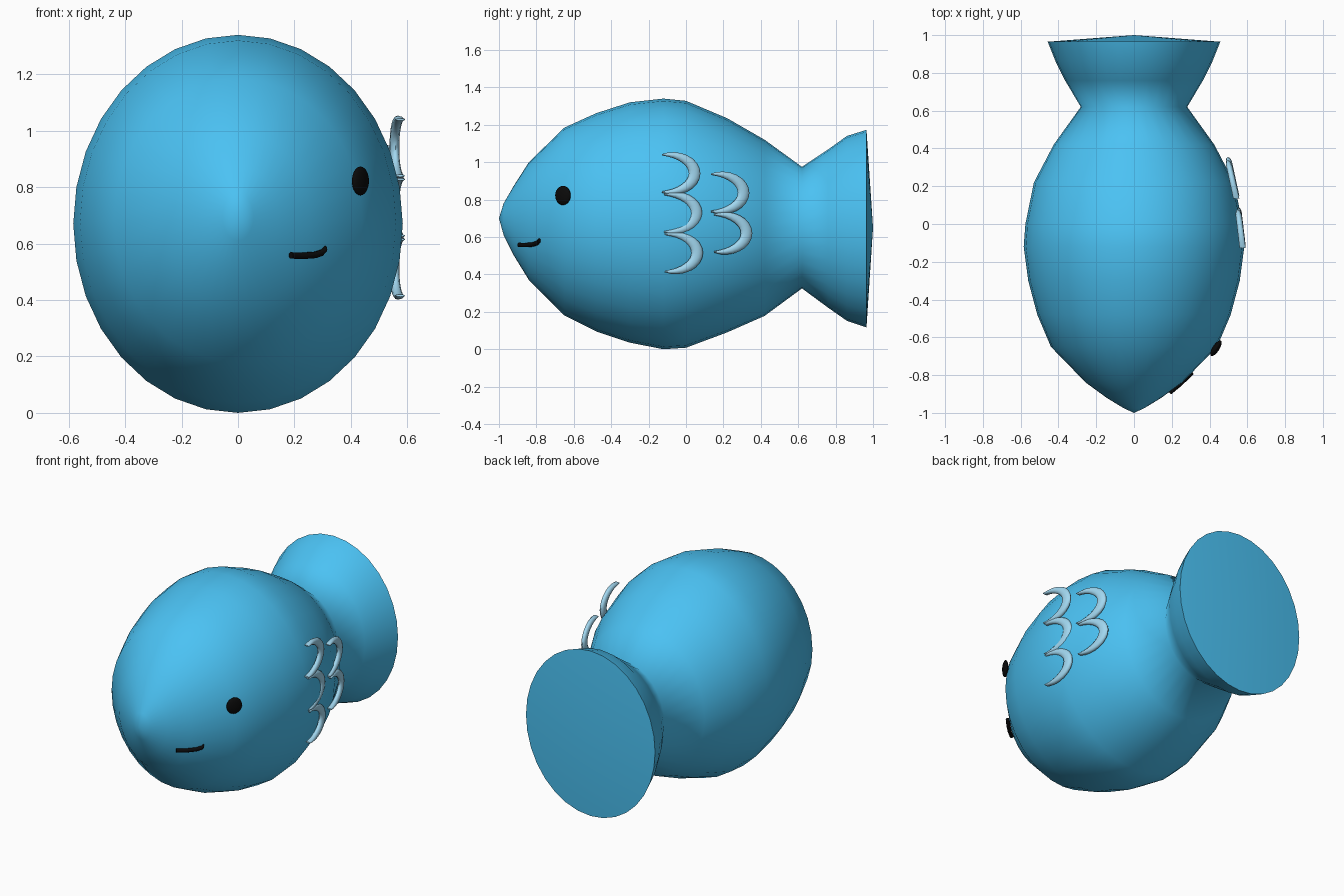
import bpy, bmesh, math
from mathutils import Vector, Matrix

if "Cube" in bpy.data.objects:
    bpy.data.objects.remove(bpy.data.objects["Cube"])


def material(name, rgb):
    m = bpy.data.materials.new(name)
    m.diffuse_color = (*rgb, 1)
    m.use_nodes = True
    m.node_tree.nodes["Principled BSDF"].inputs["Base Color"].default_value = m.diffuse_color
    return m


BLUE = material("body_blue", (0.07, 0.54, 0.90))
PALE = material("scale_pale_blue", (0.36, 0.68, 0.87))
BLACK = material("black", (0.003, 0.003, 0.003))


def finish(bm, name, mat, angle=80):
    bmesh.ops.recalc_face_normals(bm, faces=bm.faces)
    me = bpy.data.meshes.new(name)
    bm.to_mesh(me)
    bm.free()
    ob = bpy.data.objects.new(name, me)
    bpy.context.collection.objects.link(ob)
    me.materials.append(mat)
    bpy.ops.object.select_all(action='DESELECT')
    ob.select_set(True)
    bpy.context.view_layer.objects.active = ob
    bpy.ops.object.shade_smooth_by_angle(angle=math.radians(angle))
    return ob


def loft(rings, start, end):
    """Skin rings of points, closing both ends with a fan to a tip point."""
    bm = bmesh.new()
    vs = [[bm.verts.new(p) for p in r] for r in rings]
    n = len(vs[0])
    for a, b in zip(vs, vs[1:]):
        for i in range(n):
            j = (i + 1) % n
            bm.faces.new((a[i], a[j], b[j], b[i]))
    for ring, tip in ((vs[0], start), (vs[-1], end)):
        t = bm.verts.new(tip)
        for i in range(n):
            bm.faces.new((ring[i], ring[(i + 1) % n], t))
    return bm


# Body and flared tail: y, half width, bottom z, top z
SECTIONS = [
    (-0.975, 0.055, 0.61, 0.78), (-0.92, 0.145, 0.50, 0.875),
    (-0.84, 0.255, 0.37, 1.00), (-0.65, 0.44, 0.18, 1.185),
    (-0.48, 0.512, 0.095, 1.262), (-0.30, 0.56, 0.035, 1.32),
    (-0.12, 0.584, 0.0, 1.34), (0.0, 0.575, 0.008, 1.328),
    (0.22, 0.53, 0.09, 1.235), (0.42, 0.425, 0.178, 1.12),
    (0.62, 0.282, 0.325, 0.975), (0.76, 0.365, 0.222, 1.068),
    (0.86, 0.415, 0.152, 1.14), (0.965, 0.457, 0.117, 1.173),
]
rings = []
for y, hx, lo, hi in SECTIONS:
    ring = []
    for i in range(32):
        a = math.tau * i / 32
        ring.append((hx * math.cos(a), y, (lo + hi) / 2 + (hi - lo) / 2 * math.sin(a)))
    rings.append(ring)
finish(loft(rings, (0, -1.0, 0.70), (0, 1.0, 0.65)), "fish_body", BLUE)


# Crescent scales on the right flank: flat arcs, pointed at both ends
def scale(name, x, y, z):
    rings, n = [], 16
    slant = -0.12
    for k in range(n + 1):
        t = k / n
        a = math.radians(100 - 200 * t)
        w = 0.004 + 0.027 * math.sin(math.pi * t) ** 0.8
        ring = []
        for i in range(10):
            b = math.tau * i / 10
            off = w * math.cos(b)
            py = (0.148 + off) * math.cos(a)
            pz = (0.101 + off) * math.sin(a)
            ring.append((x + slant * py * (1 if y < 0.1 else 1.8) + 0.017 * math.sin(b),
                         y + py, z + pz))
        rings.append(ring)

    def mid(r):
        return sum((Vector(p) for p in r), Vector()) / len(r)
    finish(loft(rings, mid(rings[0]), mid(rings[-1])), name, PALE, 60)


for i, (x, y, z) in enumerate([
        (0.572, -0.102, 0.94), (0.572, -0.092, 0.728), (0.572, -0.088, 0.515),
        (0.536, 0.160, 0.836), (0.536, 0.176, 0.62)]):
    scale(f"scale_{i + 1}", x, y, z)

# Eye: flattened ball lying against the right cheek
bm = bmesh.new()
bmesh.ops.create_uvsphere(bm, u_segments=24, v_segments=14, radius=1)
turn = Matrix.Translation((0.434, -0.658, 0.822)) @ Matrix.Rotation(math.radians(-33), 4, 'Z')
bmesh.ops.transform(bm, matrix=turn @ Matrix.Diagonal((0.018, 0.048, 0.051, 1)), verts=bm.verts)
finish(bm, "eye", BLACK)

# Mouth: short tube with an upturned corner
path = [(0.188, -0.893, 0.558), (0.235, -0.855, 0.557), (0.275, -0.818, 0.560),
        (0.298, -0.795, 0.568), (0.309, -0.785, 0.580)]
side = Vector((0.63, -0.77, 0)).normalized()
rings = []
for p in path:
    rings.append([Vector(p) + 0.012 * (side * math.cos(a) + Vector((0, 0, 1)) * math.sin(a))
                  for a in (math.tau * i / 10 for i in range(10))])
finish(loft(rings, path[0], path[-1]), "mouth", BLACK, 50)
